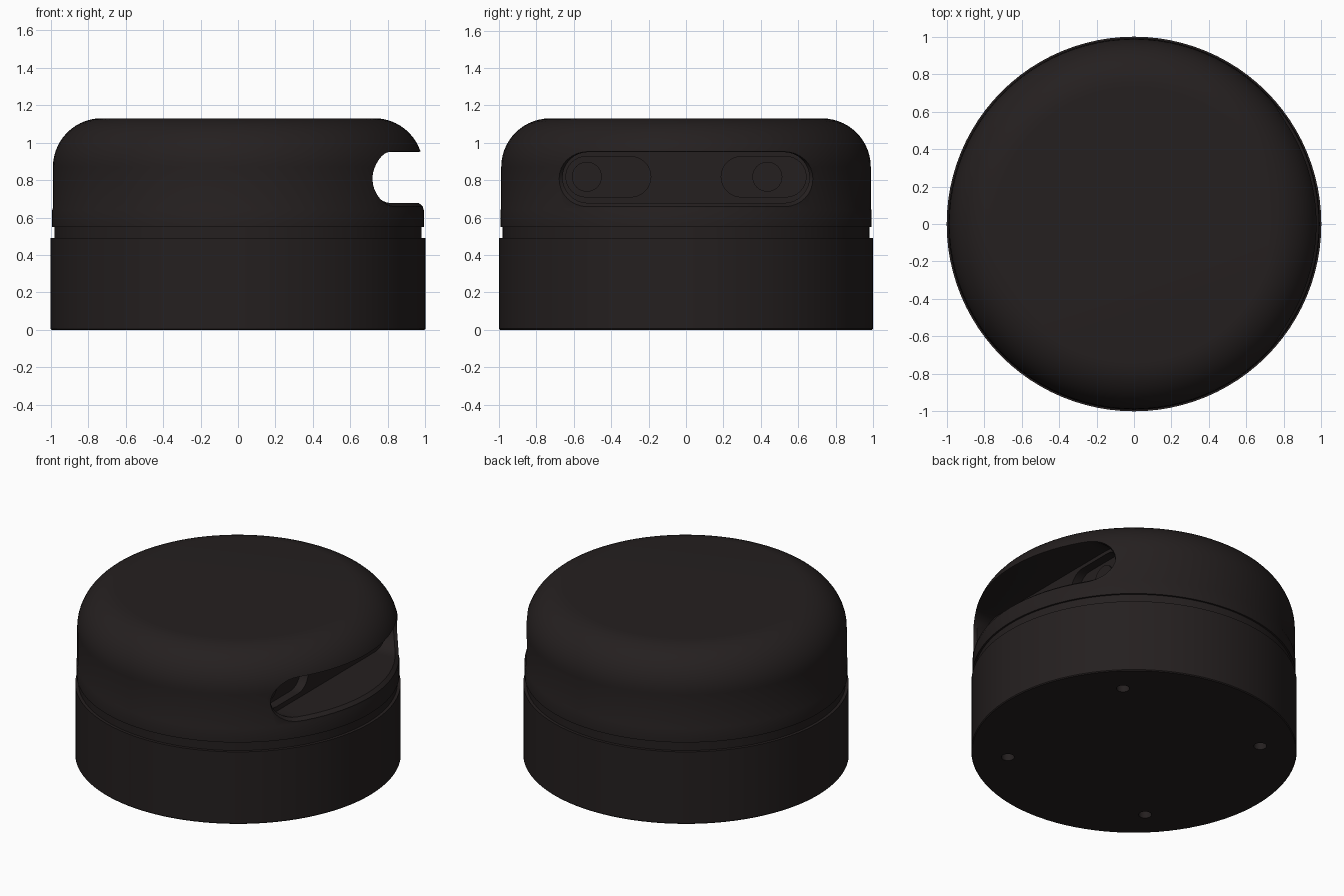
import bpy, bmesh
from math import sin, cos, pi, sqrt, radians
from mathutils import Vector, Matrix

if "Cube" in bpy.data.objects:
    bpy.data.objects.remove(bpy.data.objects["Cube"])

mat = bpy.data.materials.new("dark_plastic")
mat.diffuse_color = (0.018, 0.014, 0.014, 1)
mat.use_nodes = True
mat.node_tree.nodes["Principled BSDF"].inputs["Base Color"].default_value = mat.diffuse_color


def finish(bm, name):
    bmesh.ops.remove_doubles(bm, verts=bm.verts, dist=1e-5)
    bmesh.ops.recalc_face_normals(bm, faces=bm.faces)
    me = bpy.data.meshes.new(name)
    bm.to_mesh(me)
    bm.free()
    me.materials.append(mat)
    ob = bpy.data.objects.new(name, me)
    bpy.context.collection.objects.link(ob)
    return ob


def lathe(name, profile, steps=96):
    bm = bmesh.new()
    vs = [bm.verts.new((r, 0, z)) for r, z in profile]
    es = [bm.edges.new(p) for p in zip(vs, vs[1:])]
    bmesh.ops.spin(bm, geom=vs + es, cent=(0, 0, 0), axis=(0, 0, 1),
                   angle=2 * pi, steps=steps)
    return finish(bm, name)


def stadium(half, r, cy, cz, n=16):
    # rounded slot outline in the y-z plane
    pts = []
    for side, start in ((1, -pi / 2), (-1, pi / 2)):
        # straight runs are subdivided so the outline can follow a curved wall
        for i in range(n + 1):
            a = start + pi * i / n
            pts.append((cy + side * (half - r) + r * cos(a), cz + r * sin(a)))
        for i in range(1, n):
            t = 1 - 2 * i / n
            pts.append((cy + side * t * (half - r), cz + side * r))
    return pts


def loft(name, rings):
    bm = bmesh.new()
    loops = [[bm.verts.new(p) for p in ring] for ring in rings]
    for a, b in zip(loops, loops[1:]):
        for i in range(len(a)):
            j = (i + 1) % len(a)
            bm.faces.new((a[i], a[j], b[j], b[i]))
    bm.faces.new(loops[0])
    bm.faces.new(loops[-1])
    return finish(bm, name)


def flat(outline, x):
    return [(x, y, z) for y, z in outline]


def wrapped(outline, r):
    return [(sqrt(r * r - y * y), y, z) for y, z in outline]


def cylinder(name, r, depth, centre, along_x=False):
    bm = bmesh.new()
    m = Matrix.Translation(Vector(centre))
    if along_x:
        m = m @ Matrix.Rotation(pi / 2, 4, 'Y')
    bmesh.ops.create_cone(bm, cap_ends=True, segments=32, radius1=r, radius2=r,
                          depth=depth, matrix=m)
    return finish(bm, name)


def cut(ob, cutter):
    cutter.hide_render = True
    mod = ob.modifiers.new("cut", 'BOOLEAN')
    mod.operation, mod.solver, mod.object = 'DIFFERENCE', 'EXACT', cutter
    bpy.context.view_layer.objects.active = ob
    bpy.ops.object.modifier_apply(modifier=mod.name)
    bpy.data.objects.remove(cutter)


def smooth(ob):
    bpy.ops.object.select_all(action='DESELECT')
    ob.select_set(True)
    bpy.context.view_layer.objects.active = ob
    bpy.ops.object.shade_smooth_by_angle(angle=radians(30))


# base drum with four mounting holes underneath
base = lathe("base", [(0, 0), (0.995, 0), (1, 0.006), (1, 0.49), (0, 0.49)])
for sx in (-1, 1):
    for sy in (-1, 1):
        cut(base, cylinder("hole_cutter", 0.04, 0.2, (sx * 0.55, sy * 0.55, 0)))

# head: recessed neck, straight wall, rounded shoulder, flat top
shoulder = [(0.728 + 0.26 * cos(pi / 2 * i / 14), 0.87 + 0.26 * sin(pi / 2 * i / 14))
            for i in range(15)]
head = lathe("head", [(0, 0.49), (0.98, 0.49), (0.98, 0.55), (0.992, 0.55),
                      (0.992, 0.64), (0.988, 0.65)] + shoulder + [(0, 1.13)])

# slot on the right side with a chamfered rim following the round wall
FLOOR = 0.66
inner = stadium(0.66, 0.136, 0, 0.814)
outer = stadium(0.682, 0.151, 0, 0.806)
cut(head, loft("slot_cutter", [flat(inner, FLOOR), wrapped(inner, 0.965),
                               wrapped(outer, 0.992), flat(outer, 1.2)]))

# two sensor windows sunk into the slot floor
DEPTH = 0.06
for side in (-1, 1):
    window = stadium(0.227, 0.108, side * 0.415, 0.818)
    cut(head, loft("window_cutter", [flat(window, FLOOR - DEPTH), flat(window, FLOOR + 0.02)]))

# lenses
lens_x = FLOOR - DEPTH
lenses = [cylinder("left_lens_ring", 0.08, 0.02, (lens_x, -0.53, 0.818), True),
          cylinder("left_lens", 0.04, 0.03, (lens_x, -0.53, 0.818), True),
          cylinder("right_lens", 0.08, 0.02, (lens_x, 0.435, 0.818), True)]

for ob in [base, head] + lenses:
    smooth(ob)
